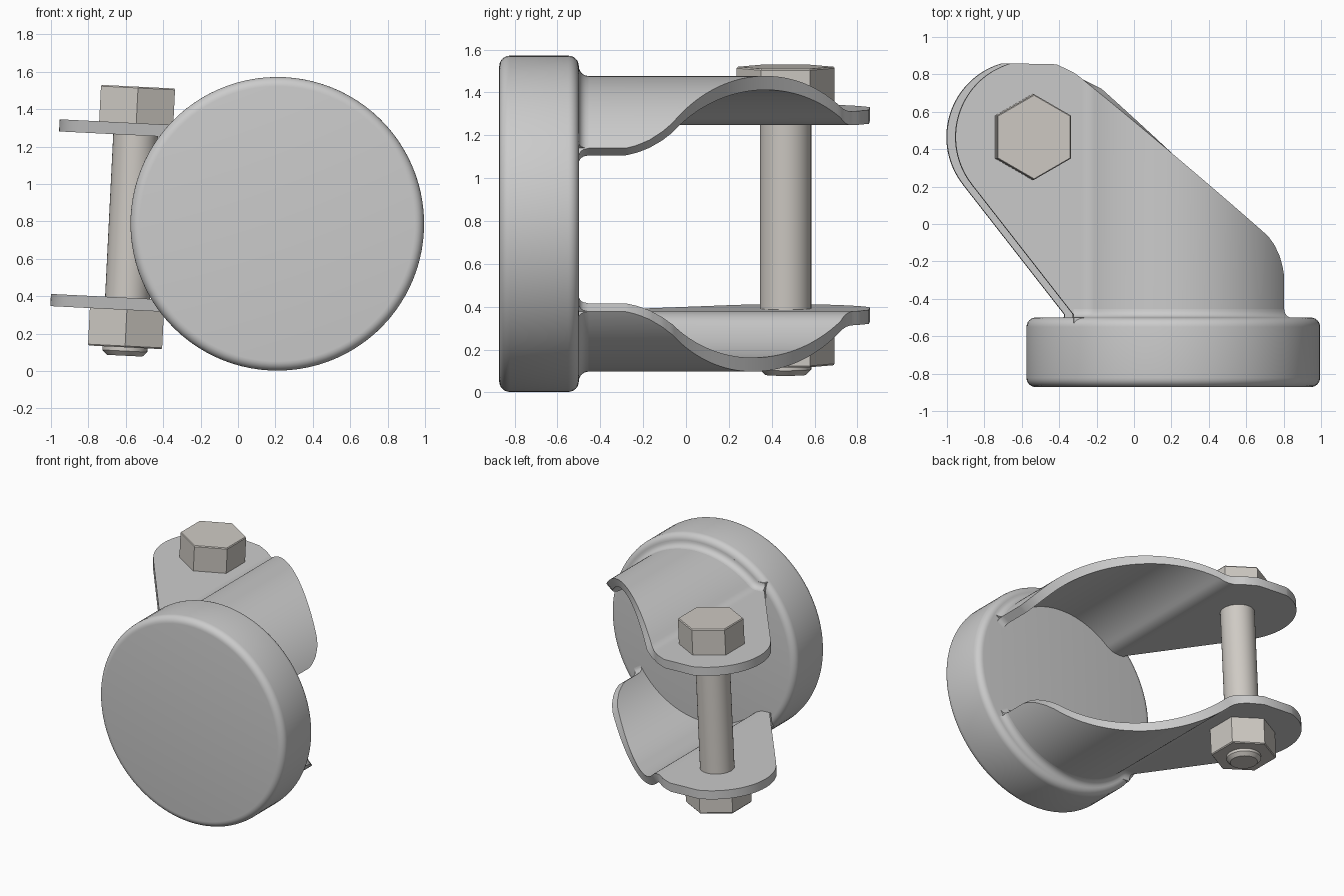
import bpy, bmesh
from math import sin, cos, pi, sqrt, atan, atan2, radians

if "Cube" in bpy.data.objects:
    bpy.data.objects.remove(bpy.data.objects["Cube"])

CENTRE = (0.21, 0, 0.787)   # axis of the round cap
TILT = atan(0.05)           # whole fitting is rolled slightly about that axis
R, T = 0.69, 0.065          # outer radius and thickness of the curved sheet
FW = 0.50                   # height of the flat tab's outer face from the axis
BU, BY, BR = -0.78, 0.465, 0.41   # bolt position and tab end radius
FIL = 0.045                 # fillet at the arm root
EPS = 1e-4

metal = bpy.data.materials.new("bolt_metal")
metal.diffuse_color = (0.62, 0.59, 0.55, 1)
metal.use_nodes = True
metal.node_tree.nodes["Principled BSDF"].inputs["Base Color"].default_value = metal.diffuse_color


def loft(name, rings, mat=None):
    """Skin a list of equal closed rings and cap both ends."""
    bm = bmesh.new()
    vs = [[bm.verts.new(p) for p in r] for r in rings]
    n = len(rings[0])
    for a, b in zip(vs, vs[1:]):
        for i in range(n):
            j = (i + 1) % n
            bm.faces.new((a[i], a[j], b[j], b[i]))
    bm.faces.new(vs[0][::-1])
    bm.faces.new(vs[-1])
    bmesh.ops.recalc_face_normals(bm, faces=bm.faces)
    me = bpy.data.meshes.new(name)
    bm.to_mesh(me)
    bm.free()
    ob = bpy.data.objects.new(name, me)
    bpy.context.collection.objects.link(ob)
    ob.location = CENTRE
    ob.rotation_euler = (0, TILT, 0)
    if mat:
        me.materials.append(mat)
    bpy.ops.object.select_all(action='DESELECT')
    ob.select_set(True)
    bpy.context.view_layer.objects.active = ob
    bpy.ops.object.shade_smooth_by_angle(angle=radians(32))
    return ob


def turned(name, profile, seg, along_y=False, mat=None):
    """Prism or lathe from (height, radius) pairs."""
    ang = [pi / 2 + 2 * pi * i / seg for i in range(seg)]
    if along_y:
        rings = [[(r * cos(a), h, r * sin(a)) for a in ang] for h, r in profile]
    else:
        rings = [[(BU + r * cos(a), BY + r * sin(a), h) for a in ang] for h, r in profile]
    return loft(name, rings, mat)


# Round end cap with rounded rims
CR, B = 0.785, 0.05
arc = [i * pi / 12 for i in range(7)]
prof = [(-0.872 + B - B * cos(t), CR - B + B * sin(t)) for t in arc]
prof += [(-0.5 - B + B * sin(t), CR - B + B * cos(t)) for t in arc]
turned("end_cap", prof, 96, along_y=True)


# Side outline of an arm
def y_high(u):
    if u < BU + BR * 0.647:
        return BY + sqrt(max(0, BR**2 - (u - BU)**2))
    pts = [(-0.515, 0.778), (0.482, -0.064), (0.518, -0.11), (0.548, -0.17),
           (0.565, -0.225), (0.573, -0.27), (0.58, -0.32)]
    for (a, ya), (b, yb) in zip(pts, pts[1:]):
        if u <= b:
            return ya + (yb - ya) * (u - a) / (b - a)
    return pts[-1][1]


def y_low(u):
    if u < -1.104:
        return BY - sqrt(max(0, BR**2 - (u - BU)**2))
    if u < -0.56:
        return 0.213 - 1.28 * (u + 1.104)
    return -0.56


# Stations along the sheet section: (u, w, normal u, normal w, y low, y high)
st = []
a0, rho = radians(33.6), 0.10
cw = FW + rho
cu = -sqrt((R + rho)**2 - cw**2)
a1 = atan2(cw, cu)


def add(u, w, nu, nw, hi=None):
    st.append((u, w, nu, nw, y_low(u), y_high(u) if hi is None else hi))


for i in range(7):          # flared root on the open edge
    e = FIL * (1 - i / 6)
    a = a0 - e / R - EPS
    hi = -0.5 + FIL * (1 - sqrt(max(0, 1 - (1 - e / FIL)**2)))
    add(R * cos(a), R * sin(a), cos(a), sin(a), hi)
for i in range(61):         # round part
    a = a0 + (a1 - a0) * (i / 60)**1.3
    add(R * cos(a), R * sin(a), cos(a), sin(a))
for i in range(1, 9):       # bend into the tab
    a = a1 - pi + (1.5 * pi - (a1 + pi)) * i / 8
    add(cu + rho * cos(a), cw + rho * sin(a), -cos(a), -sin(a))
root_end = len(st)
for u in (-0.53, -0.56 + EPS, -0.56 - EPS, -0.65):
    add(u, FW, 0, 1)
for i in range(33):         # flat tab with round end
    t = pi / 2 * (0.18 + 0.82 * i / 32)
    add(BU - BR * sin(t) + EPS, FW, 0, 1)

# Two mirrored arms and their root fillets
for name, s in (("upper", 1), ("lower", -1)):
    rings = []
    for u, w, nu, nw, lo, hi in st:
        iu, iw = u - T * nu, w - T * nw
        rings.append([(u, lo, s * w), (u, hi, s * w), (iu, hi, s * iw), (iu, lo, s * iw)])
    loft(name + "_arm", rings)
    rings = []
    for u, w, nu, nw, lo, hi in st[6:root_end + 2]:
        sec = [(FIL - FIL * cos(t), -0.5 + FIL - FIL * sin(t)) for t in arc]
        sec += [(FIL, -0.53), (-0.02, -0.53), (-0.02, -0.5 + FIL)]
        rings.append([(u + d * nu, y, s * (w + d * nw)) for d, y in sec])
    loft(name + "_root_fillet", rings)

# Bolt and nut
turned("bolt_shaft", [(-0.745, 0.095), (-0.72, 0.12), (0.52, 0.12)], 40, mat=metal)
turned("bolt_head", [(FW, 0.229), (0.688, 0.229), (0.695, 0.223)], 6, mat=metal)
turned("nut", [(-0.70, 0.223), (-0.693, 0.229), (-FW, 0.229)], 6, mat=metal)
